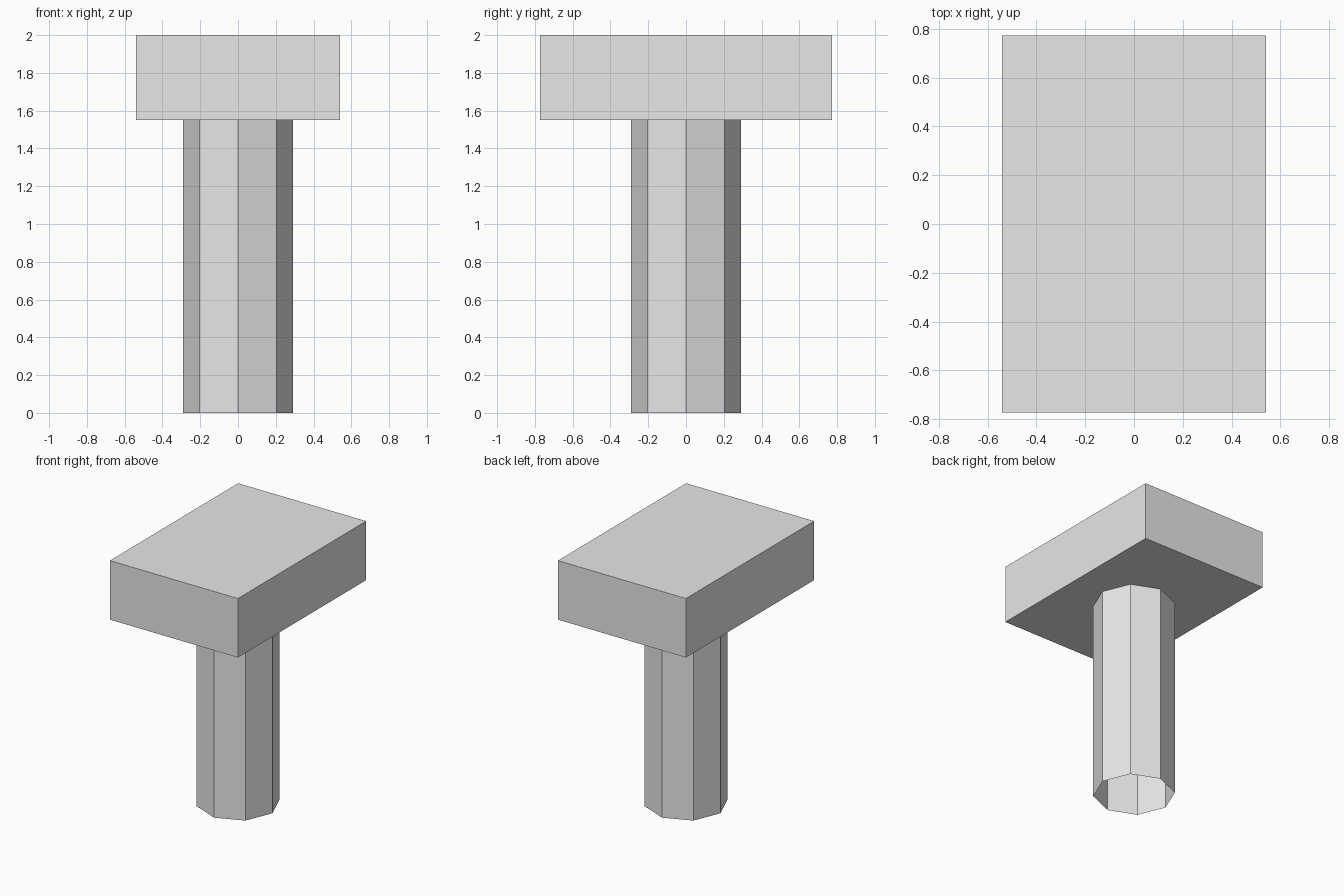
import bpy
import bmesh
from mathutils import Matrix

default = bpy.data.objects.get("Cube")
if default:
    bpy.data.objects.remove(default, do_unlink=True)

HEIGHT, JOINT = 2.0, 1.55      # total height, underside of the head
WIDTH, DEPTH = 1.08, 1.545     # head footprint
RADIUS, SIDES = 0.29, 8        # shaft

grey = bpy.data.materials.new("plain grey")
grey.use_nodes = True
colour = (0.8, 0.8, 0.8, 1)
grey.diffuse_color = colour
grey.node_tree.nodes["Principled BSDF"].inputs["Base Color"].default_value = colour


def finish(bm, name):
    """Turn a bmesh into a flat-shaded grey object."""
    mesh = bpy.data.meshes.new(name)
    bm.to_mesh(mesh)
    bm.free()
    mesh.materials.append(grey)
    obj = bpy.data.objects.new(name, mesh)
    bpy.context.collection.objects.link(obj)
    return obj


# Block-shaped head
bm = bmesh.new()
bmesh.ops.create_cube(bm, size=1)
bmesh.ops.scale(bm, vec=(WIDTH, DEPTH, HEIGHT - JOINT), verts=bm.verts)
bmesh.ops.translate(bm, vec=(0, 0, (HEIGHT + JOINT) / 2), verts=bm.verts)
finish(bm, "head_block")

# Eight-sided shaft, hollow and open at the bottom
bm = bmesh.new()
bmesh.ops.create_cone(bm, cap_ends=False, segments=SIDES, radius1=RADIUS,
                      radius2=RADIUS, depth=JOINT,
                      matrix=Matrix.Translation((0, 0, JOINT / 2)))
finish(bm, "handle_shaft")
